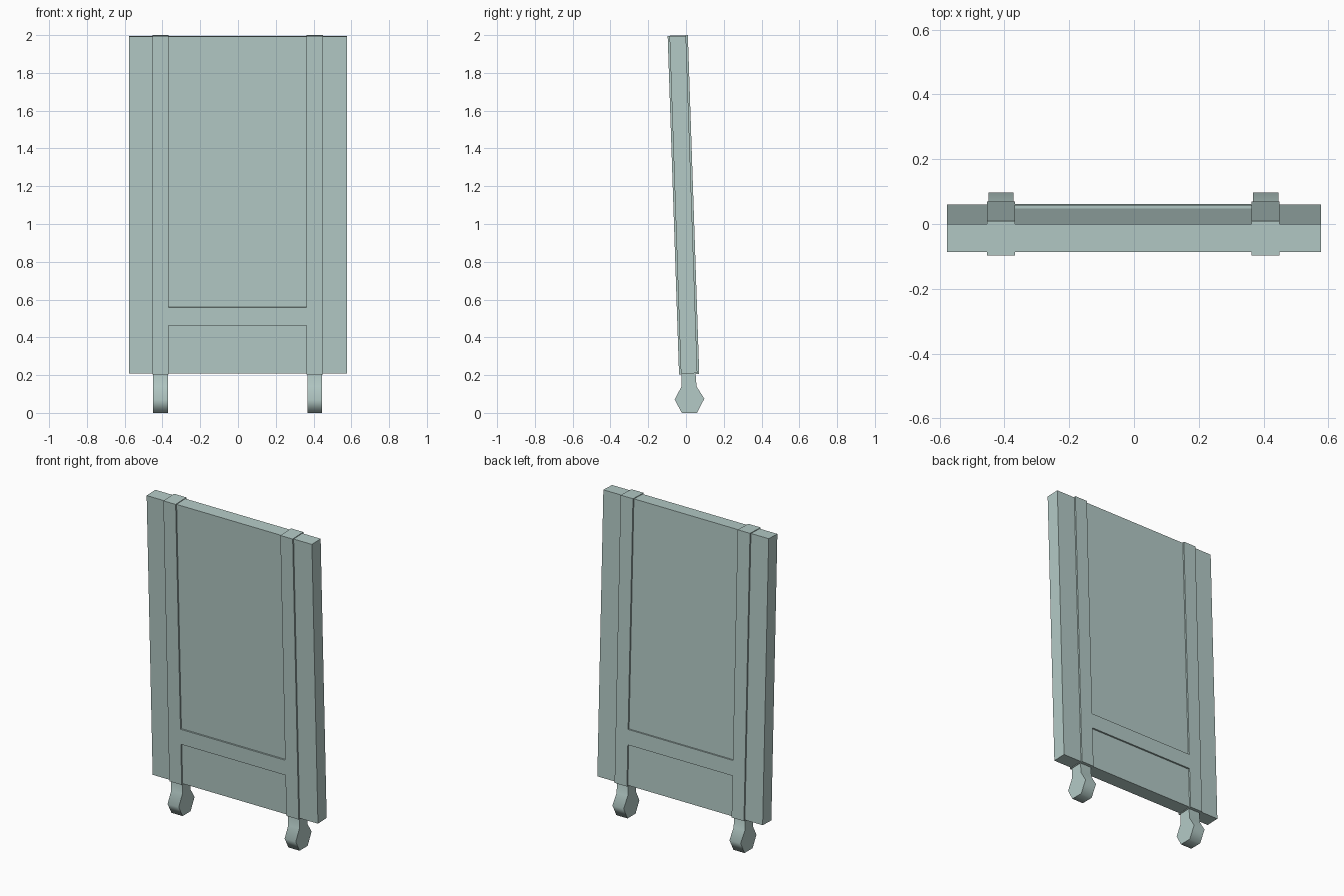
import bpy, bmesh, math
from mathutils import Matrix

cube = bpy.data.objects.get("Cube")
if cube:
    bpy.data.objects.remove(cube, do_unlink=True)

# Single pale grey-green colour
COLOUR = (0.456, 0.591, 0.565, 1.0)
mat = bpy.data.materials.new("pale_grey_green")
mat.use_nodes = True
mat.diffuse_color = COLOUR
bsdf = mat.node_tree.nodes["Principled BSDF"]
bsdf.inputs["Base Color"].default_value = COLOUR
bsdf.inputs["Roughness"].default_value = 0.8

# Frame of the leaning board: its centre and its tilt towards the front
LEAN = Matrix.Translation((0, -0.0135, 1.1015)) @ Matrix.Rotation(0.0336, 4, 'X')


def make_object(name, bm):
    bmesh.ops.recalc_face_normals(bm, faces=bm.faces)
    mesh = bpy.data.meshes.new(name)
    bm.to_mesh(mesh)
    bm.free()
    mesh.materials.append(mat)
    obj = bpy.data.objects.new(name, mesh)
    bpy.context.collection.objects.link(obj)
    return obj


def leaning_box(name, x0, x1, thickness, z0, z1):
    """Box in the board's own frame, centred through its thickness."""
    bm = bmesh.new()
    bmesh.ops.create_cube(bm, size=1)
    bmesh.ops.scale(bm, vec=(x1 - x0, thickness, z1 - z0), verts=bm.verts)
    bmesh.ops.translate(bm, vec=((x0 + x1) / 2, 0, (z0 + z1) / 2), verts=bm.verts)
    obj = make_object(name, bm)
    obj.matrix_world = LEAN
    return obj


def foot(name, x0, x1):
    """Bulbous foot: a side profile pushed out along x."""
    profile = [(-0.024, 0.24), (-0.024, 0.14), (-0.06, 0.07), (-0.022, 0.0),
               (0.058, 0.0), (0.097, 0.075), (0.056, 0.14), (0.048, 0.24)]
    bm = bmesh.new()
    face = bm.faces.new([bm.verts.new((x0, y, z)) for y, z in profile])
    ext = bmesh.ops.extrude_face_region(bm, geom=[face])
    moved = [v for v in ext["geom"] if isinstance(v, bmesh.types.BMVert)]
    bmesh.ops.translate(bm, vec=(x1 - x0, 0, 0), verts=moved)
    obj = make_object(name, bm)
    bpy.ops.object.select_all(action='DESELECT')
    obj.select_set(True)
    bpy.context.view_layer.objects.active = obj
    bpy.ops.object.shade_smooth_by_angle(angle=math.radians(70))
    return obj


# Main board
leaning_box("panel", -0.577, 0.577, 0.087, -0.893, 0.893)

# Upright straps wrapping the board, each standing on a foot
for side, x in (("left", 0.4065), ("right", -0.4105)):
    leaning_box(side + "_strap", x - 0.043, x + 0.043, 0.107, -0.897, 0.897)
    foot(side + "_foot", x - 0.039, x + 0.039)

# Rail between the straps, raised on both faces
leaning_box("cross_rail", -0.3675, 0.3635, 0.107, -0.637, -0.541)
